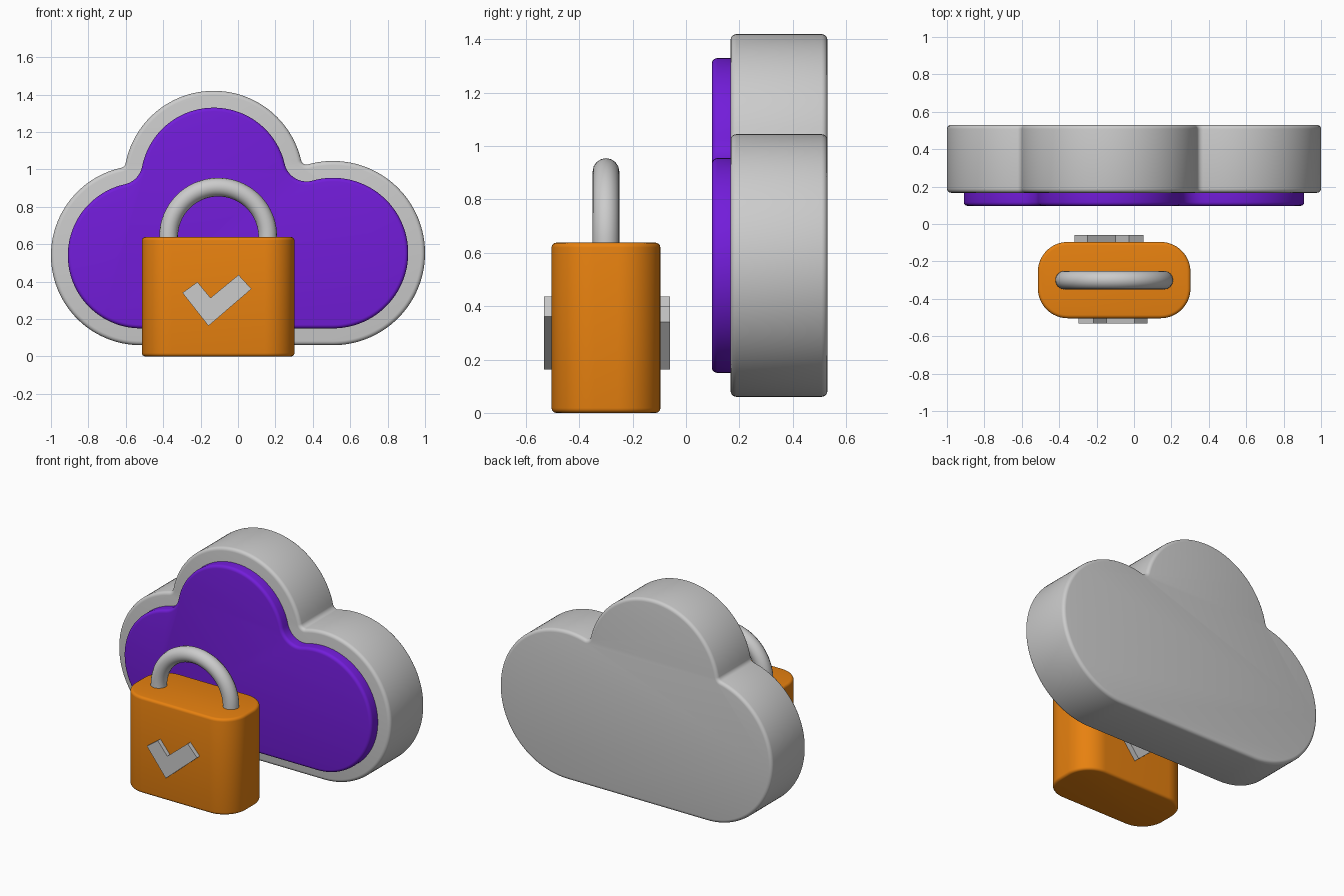
import bpy, bmesh
from math import pi, tau, sin, cos, atan2
from mathutils import Vector

if "Cube" in bpy.data.objects:
    bpy.data.objects.remove(bpy.data.objects["Cube"])


def material(name, rgb):
    m = bpy.data.materials.new(name)
    m.diffuse_color = (*rgb, 1)
    m.use_nodes = True
    m.node_tree.nodes["Principled BSDF"].inputs["Base Color"].default_value = m.diffuse_color
    return m


def arc(c, r, a, b, ccw, step=0.06):
    """Points on a circle from angle a to angle b in the given direction."""
    sweep = (b - a) % tau if ccw else -((a - b) % tau)
    n = max(6, int(abs(sweep) * max(r, 0.3) / 0.4 / step))
    return [(c[0] + r * cos(a + sweep * i / n), c[1] + r * sin(a + sweep * i / n))
            for i in range(n + 1)]


def angle_to(p, q):
    return atan2(q[1] - p[1], q[0] - p[0])


def prism(name, pts, place, lo, hi, bevel=0.0, mat=None):
    """Extrude a 2D outline from lo to hi, rounding the cap edges."""
    bm = bmesh.new()
    n = len(pts)
    rings = [[bm.verts.new(place(p, h)) for p in pts] for h in (lo, hi)]
    caps = [bm.faces.new(r) for r in rings]
    for i in range(n):
        j = (i + 1) % n
        bm.faces.new((rings[0][i], rings[0][j], rings[1][j], rings[1][i]))
    bmesh.ops.recalc_face_normals(bm, faces=bm.faces[:])
    if bevel:
        edges = [e for f in caps for e in f.edges]
        bmesh.ops.bevel(bm, geom=edges, offset=bevel, segments=4, profile=0.5,
                        affect='EDGES', clamp_overlap=False)
    me = bpy.data.meshes.new(name)
    bm.to_mesh(me)
    bm.free()
    ob = bpy.data.objects.new(name, me)
    bpy.context.collection.objects.link(ob)
    if mat:
        me.materials.append(mat)
    if bevel:
        bpy.ops.object.select_all(action='DESELECT')
        ob.select_set(True)
        bpy.context.view_layer.objects.active = ob
        bpy.ops.object.shade_smooth_by_angle(angle=pi / 6)
    return ob


def along_y(p, h):
    return (p[0], h, p[1])


def along_z(p, h):
    return (p[0], p[1], h)


# Cloud outline: three lobes joined by small concave fillets
LEFT, MID, RIGHT = ((-0.52, 0.54), 0.48), ((-0.13, 0.94), 0.48), ((0.5075, 0.5525), 0.4925)
FILLET = 0.03


def fillet_centre(a, b):
    p, q = Vector(a[0]), Vector(b[0])
    ra, rb = a[1] + FILLET, b[1] + FILLET
    d = (q - p).length
    u = (q - p) / d
    x = (d * d + ra * ra - rb * rb) / (2 * d)
    return p + u * x + Vector((-u.y, u.x)) * (ra * ra - x * x) ** 0.5


def cloud_outline(inset):
    f1, f2 = fillet_centre(LEFT, MID), fillet_centre(MID, RIGHT)
    (l, rl), (m, rm), (r, rr) = LEFT, MID, RIGHT
    f = FILLET + inset
    parts = [arc(l, rl - inset, -pi / 2, angle_to(l, f1), False),
             arc(f1, f, angle_to(f1, l), angle_to(f1, m), True)[1:-1],
             arc(m, rm - inset, angle_to(m, f1), angle_to(m, f2), False),
             arc(f2, f, angle_to(f2, m), angle_to(f2, r), True)[1:-1],
             arc(r, rr - inset, angle_to(r, f2), -pi / 2, False)]
    return [p for part in parts for p in part]


purple = material("purple", (0.17, 0.012, 0.7))
orange = material("orange", (0.8, 0.22, 0.005))

# Cloud body and raised front panel
prism("cloud_body", cloud_outline(0), along_y, 0.167, 0.53, 0.022)
prism("cloud_panel", cloud_outline(0.09), along_y, 0.097, 0.24, 0.02, purple)

# Padlock body: rounded rectangle
CX, CY, HX, HY, R = -0.106, -0.30, 0.408, 0.204, 0.16
body = []
for k, (sx, sy) in enumerate([(1, 1), (-1, 1), (-1, -1), (1, -1)]):
    c = (CX + sx * (HX - R), CY + sy * (HY - R))
    body += arc(c, R, k * pi / 2, (k + 1) * pi / 2, True)
prism("padlock_body", body, along_z, 0.0, 0.638, 0.018, orange)

# Shackle: half ring with short legs sunk into the body
path = [(CX + 0.265, 0.58)] + arc((CX, 0.64), 0.265, 0, pi, True) + [(CX - 0.265, 0.58)]
cu = bpy.data.curves.new("shackle", 'CURVE')
cu.dimensions = '3D'
cu.bevel_depth = 0.05
cu.bevel_resolution = 6
cu.use_fill_caps = True
sp = cu.splines.new('POLY')
sp.points.add(len(path) - 1)
for pt, (x, z) in zip(sp.points, path):
    pt.co = (x, CY, z, 1)
shackle = bpy.data.objects.new("shackle", cu)
bpy.context.collection.objects.link(shackle)
bpy.ops.object.select_all(action='DESELECT')
shackle.select_set(True)
bpy.context.view_layer.objects.active = shackle
bpy.ops.object.convert(target='MESH')

# Check marks on front and back faces
check = [(-0.297, 0.34), (-0.217, 0.398), (-0.147, 0.313),
         (0.003, 0.436), (0.072, 0.361), (-0.158, 0.163)]
prism("check_front", check, along_y, -0.532, -0.47)
prism("check_back", [(-0.245 - x, z) for x, z in check], along_y, -0.13, -0.06)
